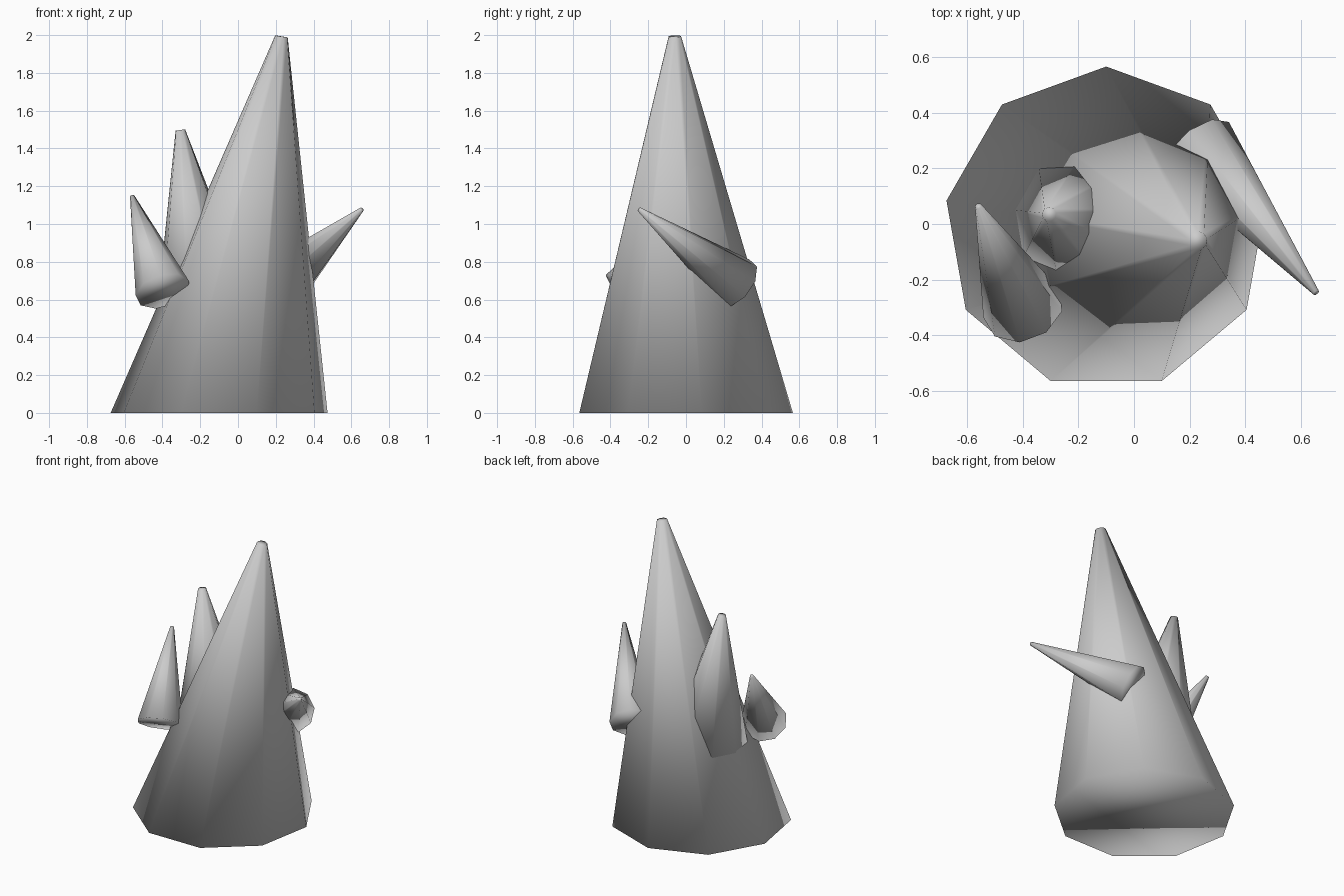
import bpy, bmesh, math
from mathutils import Vector

default = bpy.data.objects.get("Cube")
if default:
    bpy.data.objects.remove(default, do_unlink=True)

SIDES = 9

stone = bpy.data.materials.new("pale grey stone")
stone.use_nodes = True
grey = (0.6, 0.6, 0.6, 1)
stone.diffuse_color = grey
stone.node_tree.nodes["Principled BSDF"].inputs["Base Color"].default_value = grey


def ring(bm, centre, radius, normal, toward):
    """Regular polygon of verts around centre, first corner pointing toward."""
    u = (toward - normal * toward.dot(normal)).normalized()
    v = normal.cross(u)
    steps = [2 * math.pi * i / SIDES for i in range(SIDES)]
    return [bm.verts.new(centre + radius * (u * math.cos(a) + v * math.sin(a)))
            for a in steps]


def spike(name, base, base_radius, tip, tip_radius, toward, base_normal=None):
    """Closed, smooth-shaded tapering spike between two rings."""
    base, tip, toward = Vector(base), Vector(tip), Vector(toward)
    axis = (tip - base).normalized()
    bm = bmesh.new()
    low = ring(bm, base, base_radius, Vector(base_normal or axis), toward)
    high = ring(bm, tip, tip_radius, axis, toward)
    for i in range(SIDES):
        j = (i + 1) % SIDES
        bm.faces.new((low[i], low[j], high[j], high[i]))
    bm.faces.new(low[::-1])
    bm.faces.new(high)
    for face in bm.faces:
        face.smooth = True
    mesh = bpy.data.meshes.new(name)
    bm.to_mesh(mesh)
    bm.free()
    mesh.materials.append(stone)
    obj = bpy.data.objects.new(name, mesh)
    bpy.context.collection.objects.link(obj)
    return obj


# Large leaning spike with a flat foot on the ground
spike("main_spike", (-0.1, -0.017, 0), 0.583, (0.23, -0.06, 1.993), 0.034,
      (0, 1, 0), (0, 0, 1))

# Upright spike growing from the right flank
spike("upright_spike", (-0.175, 0.005, 0.53), 0.265, (-0.305, 0.035, 1.497), 0.026,
      (0, 1, 0))

# Short spike at the front right, pointing up and back
spike("short_spike", (-0.398, -0.304, 0.645), 0.149, (-0.56, 0.065, 1.147), 0.012,
      (-0.012, -0.115, 0.08))

# Slim spike at the back left, pointing forward and out
spike("slim_spike", (0.233, 0.271, 0.687), 0.145, (0.655, -0.247, 1.077), 0.012,
      (0.047, 0.104, 0.087))
